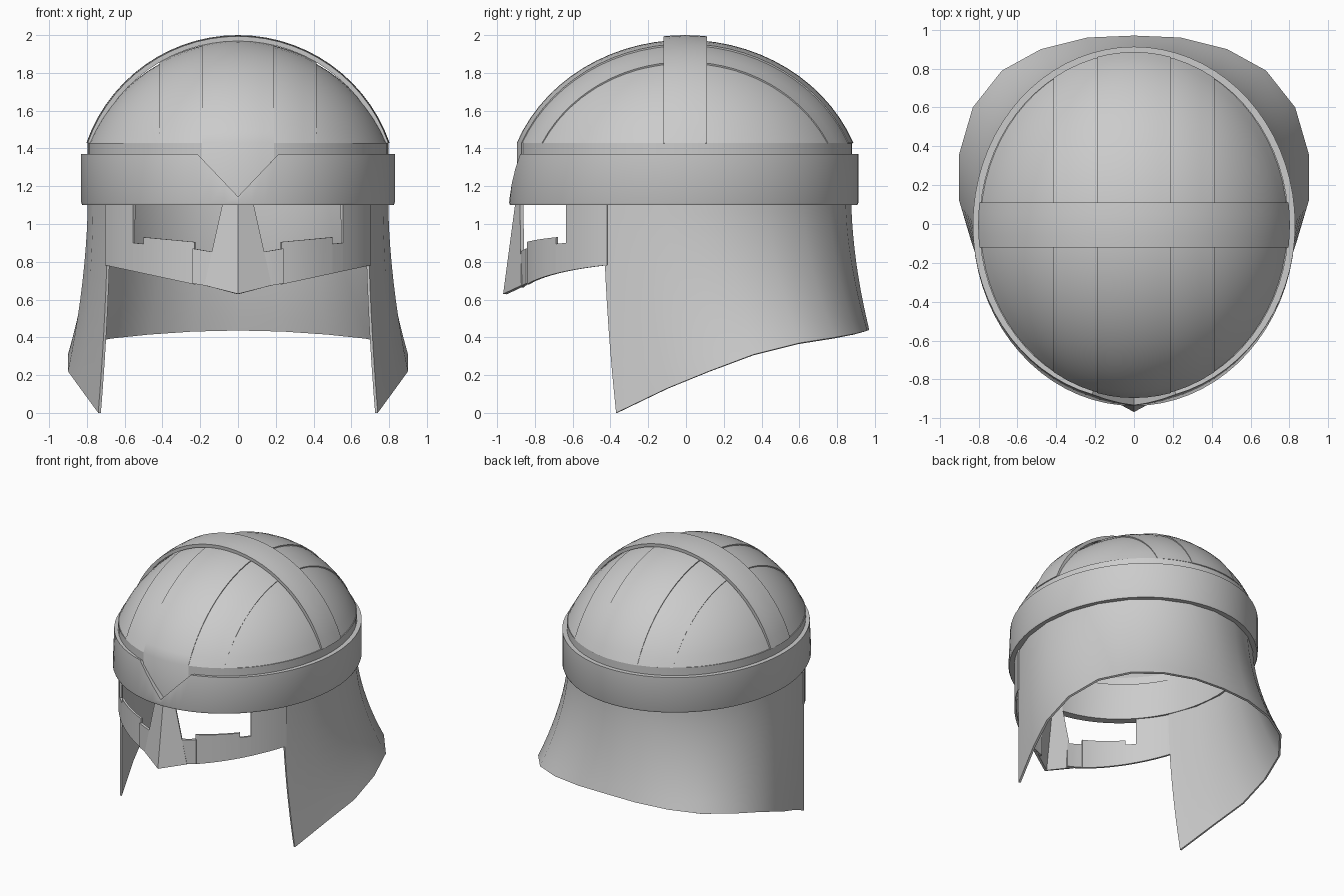
import bpy, bmesh
from math import sin, cos, acos, sqrt, radians, pi
from mathutils import Vector

cube = bpy.data.objects.get("Cube")
if cube:
    bpy.data.objects.remove(cube, do_unlink=True)

steel = bpy.data.materials.new("grey_steel")
steel.use_nodes = True
steel.diffuse_color = (0.6, 0.6, 0.6, 1)
steel.node_tree.nodes["Principled BSDF"].inputs["Base Color"].default_value = (0.6, 0.6, 0.6, 1)

STRETCH = 1.118      # helmet depth compared with its width
MID_Y = -0.005
RIM_Z = 1.43


def lerp(a, b, t):
    return a + (b - a) * t


def build(name, patches, thick=0, mirror=False, closed=False):
    """Make one object from grids of points, with an optional inward thickness."""
    bm = bmesh.new()
    for rows in patches:
        grid = [[bm.verts.new(p) for p in row] for row in rows]
        for r0, r1 in zip(grid, grid[1:]):
            for k in range(len(r0) - 1):
                bm.faces.new((r0[k], r0[k + 1], r1[k + 1], r1[k]))
    bmesh.ops.remove_doubles(bm, verts=bm.verts, dist=0.0001)
    if closed:
        bmesh.ops.recalc_face_normals(bm, faces=bm.faces)
    else:
        bm.normal_update()
        centre = Vector((0, 0, 0.9))
        flip = [f for f in bm.faces if f.normal.dot(f.calc_center_median() - centre) < 0]
        bmesh.ops.reverse_faces(bm, faces=flip)
    mesh = bpy.data.meshes.new(name)
    bm.to_mesh(mesh)
    bm.free()
    mesh.materials.append(steel)
    ob = bpy.data.objects.new(name, mesh)
    bpy.context.collection.objects.link(ob)
    if mirror:
        ob.modifiers.new("mirror", "MIRROR")
    if thick:
        mod = ob.modifiers.new("thickness", "SOLIDIFY")
        mod.thickness = thick
        mod.offset = -1
    bpy.ops.object.select_all(action="DESELECT")
    ob.select_set(True)
    bpy.context.view_layer.objects.active = ob
    bpy.ops.object.convert(target="MESH")
    bpy.ops.object.shade_smooth_by_angle(angle=radians(30))
    return ob


# Dome: a stretched spherical cap
def dome(radius, base):
    reach = acos((RIM_Z - base) / radius)
    rows = []
    for i in range(15):
        a = reach * i / 14
        rows.append([(radius * sin(a) * cos(t * pi / 36),
                      radius * sin(a) * sin(t * pi / 36) * STRETCH + MID_Y,
                      base + radius * cos(a)) for t in range(73)])
    build("dome", [rows], 0.02)


# Straps: raised plates following the dome
def strap(name, radius, base, half, cols, across=False, drop=None, steps=28):
    rows = []
    for i in range(cols + 1):
        w = lerp(-half, half, i / cols)
        rho = sqrt(radius ** 2 - (w / STRETCH if across else w) ** 2)
        reach = acos((RIM_Z - base) / rho)
        row = []
        for j in range(steps + 1):
            a = lerp(-reach, reach, j / steps)
            s, z = rho * sin(a), base + rho * cos(a)
            row.append((s, w + MID_Y, z) if across else (w, s * STRETCH + MID_Y, z))
        if drop:
            row.insert(0, (row[0][0], row[0][1], drop))
        rows.append(row)
    build(name, [rows], 0.025)


dome(0.857, 1.098)
strap("wide_crown_plate", 0.856, 1.11, 0.415, 12)
strap("centre_crown_plate", 0.855, 1.12, 0.19, 6, drop=1.13)
strap("cross_strap", 0.85, 1.15, 0.115, 4, across=True)


# Rings: elliptical bands swept around the head
def ring(name, profile, notch=False):
    rows = []
    for k in range(73):
        t = radians(k * 5)
        row = []
        for out, z in profile + profile[:1]:
            x = (0.79 + out) * cos(t)
            y = (0.878 + out) * sin(t) + MID_Y
            if notch and y < 0:
                z = min(z, 1.145 + abs(x) * 1.05)
                y -= max(0, -sin(t)) * (1.235 - z) * 0.11
            row.append((x, y, z))
        rows.append(row)
    build(name, [rows], closed=True)


ring("rim_ring", [(-0.02, 1.2), (0.007, 1.2), (0.007, RIM_Z), (-0.02, RIM_Z)])
ring("brow_band", [(-0.025, 1.1), (0.034, 1.1), (0.04, 1.113), (0.04, 1.37), (-0.025, 1.37)],
     notch=True)

# Neck guard: flares from the band to a sweeping lower edge
lower_edge = [(0.74, -0.37, 0), (0.835, -0.1, 0.13), (0.9, 0.12, 0.22),
              (0.9, 0.36, 0.31), (0.83, 0.6, 0.37), (0.68, 0.79, 0.4),
              (0.48, 0.9, 0.42), (0.24, 0.96, 0.435), (0, 0.97, 0.44)]
guard = []
for k, (bx, by, bz) in enumerate(lower_edge):
    t = radians(15 * k - 30)
    tx, ty = 0.795 * cos(t), 0.875 * sin(t)
    guard.append([(lerp(tx, bx, (i / 10) ** 1.8), lerp(ty, by, (i / 10) ** 1.8),
                   lerp(1.14, bz, i / 10)) for i in range(11)])
build("neck_guard", [guard], 0.015, mirror=True)


# Face guard: curved panels that leave stepped eye openings
def panel(x0, x1, low0, low1, top0, top1, out=0.0, cols=6):
    rows = []
    for i in range(cols + 1):
        t = i / cols
        x = lerp(x0, x1, t)
        y = MID_Y - (0.875 + out) * sqrt(1 - (x / (0.8 + out)) ** 2)
        rows.append([(x, y, lerp(low0, low1, t)), (x, y, lerp(top0, top1, t))])
    return rows


build("cheek_plates", [
    panel(0.23, 0.5, 0.68, 0.738, 0.905, 0.93),
    panel(0.5, 0.555, 0.738, 0.75, 0.895, 0.9, cols=2),
    panel(0.555, 0.705, 0.75, 0.782, 1.14, 1.14),
], 0.015, mirror=True)
build("nose_wings", [panel(0.12, 0.24, 0.665, 0.685, 0.85, 0.87, 0.008, 3)], 0.02, mirror=True)

# Nose guard: two flat faces meeting at a ridge
build("nose_guard", [[[(0, -0.9, 1.14), (0, -0.968, 0.63)],
                      [(0.075, -0.88, 1.14), (0.178, -0.872, 0.675)]]], 0.02, mirror=True)
